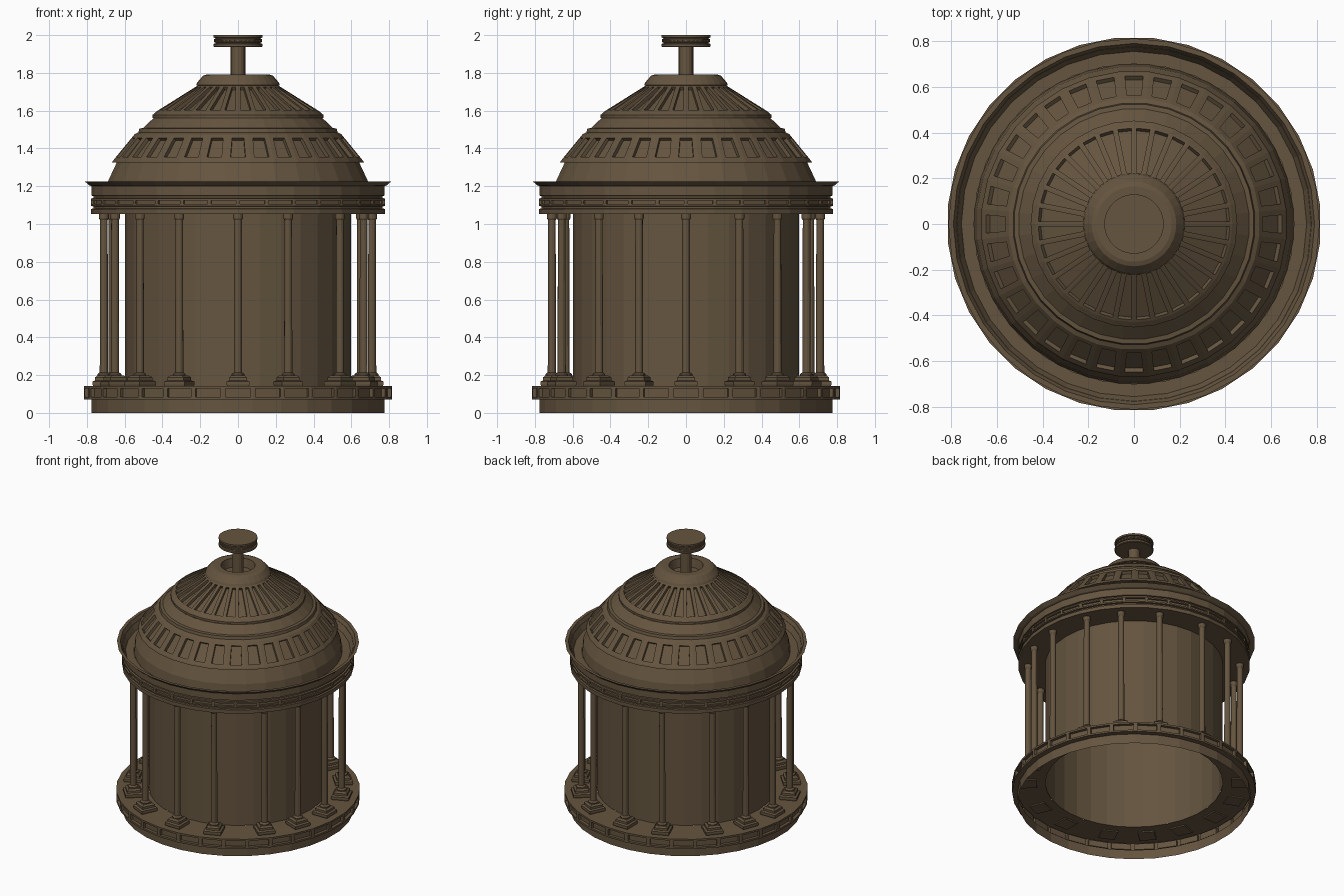
import bpy, bmesh
from math import sin, cos, pi, radians

if "Cube" in bpy.data.objects:
    bpy.data.objects.remove(bpy.data.objects["Cube"])

stone = bpy.data.materials.new("brown_stone")
stone.diffuse_color = (0.13, 0.09, 0.05, 1)
stone.use_nodes = True
stone.node_tree.nodes["Principled BSDF"].inputs["Base Color"].default_value = stone.diffuse_color


def add(name, mesh, loc=(0, 0, 0), rot=0.0):
    ob = bpy.data.objects.new(name, mesh)
    ob.location = loc
    ob.rotation_euler.z = rot
    bpy.context.collection.objects.link(ob)
    return ob


def lathe(name, profile, n=32, turn=0.0, panels=None, caps=False):
    """Revolve (radius, z) points; panels = {row: (margin, depth)} are sunk into each face."""
    bm = bmesh.new()
    rings = []
    for r, z in profile:
        rings.append([bm.verts.new((r * cos(2 * pi * i / n + turn),
                                    r * sin(2 * pi * i / n + turn), z)) for i in range(n)])
    rows = []
    for a, b in zip(rings, rings[1:]):
        rows.append([bm.faces.new((a[i], a[(i + 1) % n], b[(i + 1) % n], b[i])) for i in range(n)])
    if caps:
        bm.faces.new(rings[0][::-1])
        bm.faces.new(rings[-1])
    bm.normal_update()
    for row, (margin, depth) in (panels or {}).items():
        bmesh.ops.inset_individual(bm, faces=rows[row], thickness=margin, use_even_offset=True)
        bm.normal_update()
        bmesh.ops.inset_individual(bm, faces=rows[row], thickness=0.001, depth=-depth,
                                   use_even_offset=True)
    me = bpy.data.meshes.new(name)
    bm.to_mesh(me)
    bm.free()
    me.materials.append(stone)
    return me


half = pi / 32

# Hollow stepped base with slotted rim
add("base", lathe("base", [(0.78, 0), (0.78, 0.07), (0.818, 0.07), (0.818, 0.142), (0.595, 0.142)],
                  turn=half, panels={2: (0.013, 0.02)}))

# Open inner drum
add("drum", lathe("drum", [(0.597, 0.142), (0.597, 1.055)]))

# Entablature: soffit, fasciae, slotted frieze, flared cornice and gutter
add("entablature", lathe("entablature", [
    (0.597, 1.053), (0.778, 1.053), (0.778, 1.08), (0.765, 1.082), (0.765, 1.093),
    (0.778, 1.095), (0.778, 1.135), (0.765, 1.137), (0.765, 1.148), (0.775, 1.15),
    (0.775, 1.2), (0.788, 1.205), (0.812, 1.226), (0.79, 1.226), (0.755, 1.16), (0.70, 1.16)],
    panels={5: (0.01, 0.012)}))

# Dome: plain skirt, coffered band, stepped mouldings
add("lower_dome", lathe("lower_dome", [
    (0.70, 1.16), (0.69, 1.23), (0.645, 1.325), (0.67, 1.325), (0.665, 1.335),
    (0.55, 1.475), (0.53, 1.485), (0.525, 1.505), (0.505, 1.508), (0.45, 1.56)],
    turn=half, panels={4: (0.024, 0.02)}))

# Upper dome: fluted cone
add("upper_dome", lathe("upper_dome", [
    (0.44, 1.56), (0.452, 1.562), (0.452, 1.578), (0.438, 1.59), (0.43, 1.597), (0.215, 1.732)],
    panels={4: (0.012, 0.02)}))

# Open crown ring
add("crown_ring", lathe("crown_ring", [
    (0.215, 1.732), (0.222, 1.735), (0.215, 1.75), (0.185, 1.785), (0.165, 1.792),
    (0.115, 1.792), (0.105, 1.73), (0.0, 1.73)]))

# Finial post and disc
add("finial_post", lathe("finial_post", [(0.039, 1.73), (0.039, 1.94)], n=16))
add("finial_disc", lathe("finial_disc", [
    (0.125, 1.936), (0.13, 1.94), (0.13, 1.953), (0.12, 1.956), (0.12, 1.961), (0.127, 1.963),
    (0.127, 1.979), (0.12, 1.981), (0.12, 1.985), (0.13, 1.987), (0.13, 2.0)],
    panels={5: (0.004, 0.006)}, caps=True))

# Columns: square stepped plinth plus slim round shaft
d = 2 ** 0.5
plinth = lathe("plinth", [(0.055 * d, 0.135), (0.06 * d, 0.15), (0.06 * d, 0.166), (0.047 * d, 0.172),
                          (0.047 * d, 0.188), (0.035 * d, 0.198)], n=4, turn=pi / 4, caps=True)
shaft = lathe("shaft", [(0.034, 0.19), (0.034, 0.205), (0.022, 0.215), (0.02, 1.02),
                        (0.026, 1.03), (0.026, 1.055)], n=12)
angles = [0, 22, 49.5, 69.5, 90, 113.5, 133, 154]
for k, deg in enumerate(angles + [a + 180 for a in angles]):
    a = radians(deg)
    loc = (0.71 * sin(a), -0.71 * cos(a), 0)
    add(f"column_plinth_{k + 1}", plinth, loc, a)
    add(f"column_shaft_{k + 1}", shaft, loc, a)
